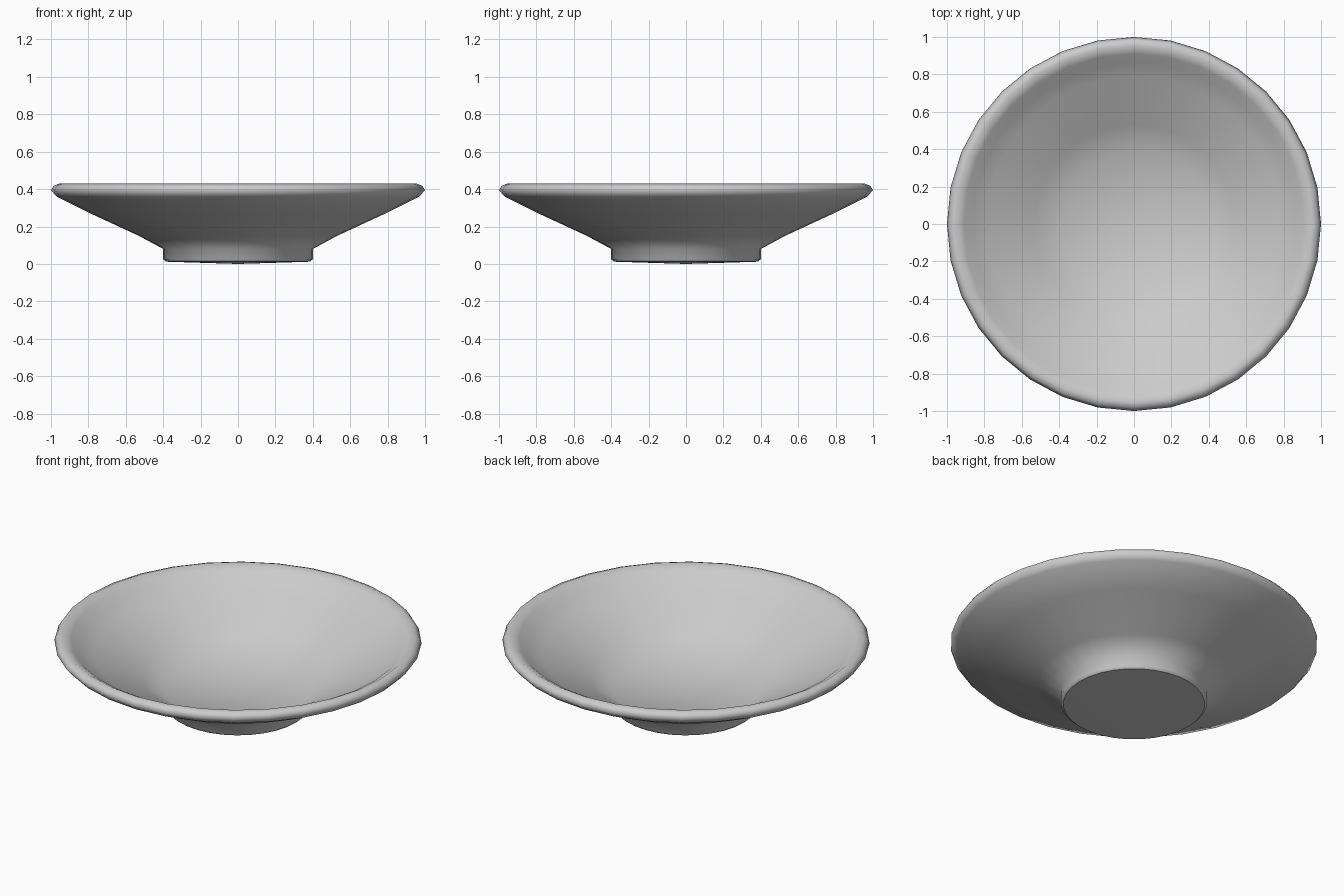
import bpy, bmesh, math

if "Cube" in bpy.data.objects:
    bpy.data.objects.remove(bpy.data.objects["Cube"])

SEGMENTS = 32

# Bowl section as (radius, height): underside centre, foot, outer wall, rim, inner wall, floor centre
profile = [
    (0.0, 0.0), (0.385, 0.012), (0.40, 0.025), (0.40, 0.08),
    (0.53, 0.15), (0.80, 0.275), (0.97, 0.36), (1.0, 0.395),
    (0.985, 0.418), (0.955, 0.43), (0.91, 0.405), (0.86, 0.365),
    (0.79, 0.325), (0.53, 0.19), (0.40, 0.115), (0.0, 0.095),
]

# Lathe the section around z
bm = bmesh.new()
verts = [bm.verts.new((r, 0, z)) for r, z in profile]
edges = [bm.edges.new(pair) for pair in zip(verts, verts[1:])]
bmesh.ops.spin(bm, geom=verts + edges, cent=(0, 0, 0), axis=(0, 0, 1),
               angle=2 * math.pi, steps=SEGMENTS)
bmesh.ops.remove_doubles(bm, verts=bm.verts[:], dist=0.0005)
bmesh.ops.recalc_face_normals(bm, faces=bm.faces[:])
mesh = bpy.data.meshes.new("bowl")
bm.to_mesh(mesh)
bm.free()

bowl = bpy.data.objects.new("bowl", mesh)
bpy.context.collection.objects.link(bowl)

# Smooth walls with a crisp foot edge
bpy.context.view_layer.objects.active = bowl
bowl.select_set(True)
mesh.shade_smooth()
for edge in mesh.edges:
    ends = [mesh.vertices[i].co for i in edge.vertices]
    if all(abs(c.z - 0.012) < 0.001 for c in ends):
        edge.use_edge_sharp = True
